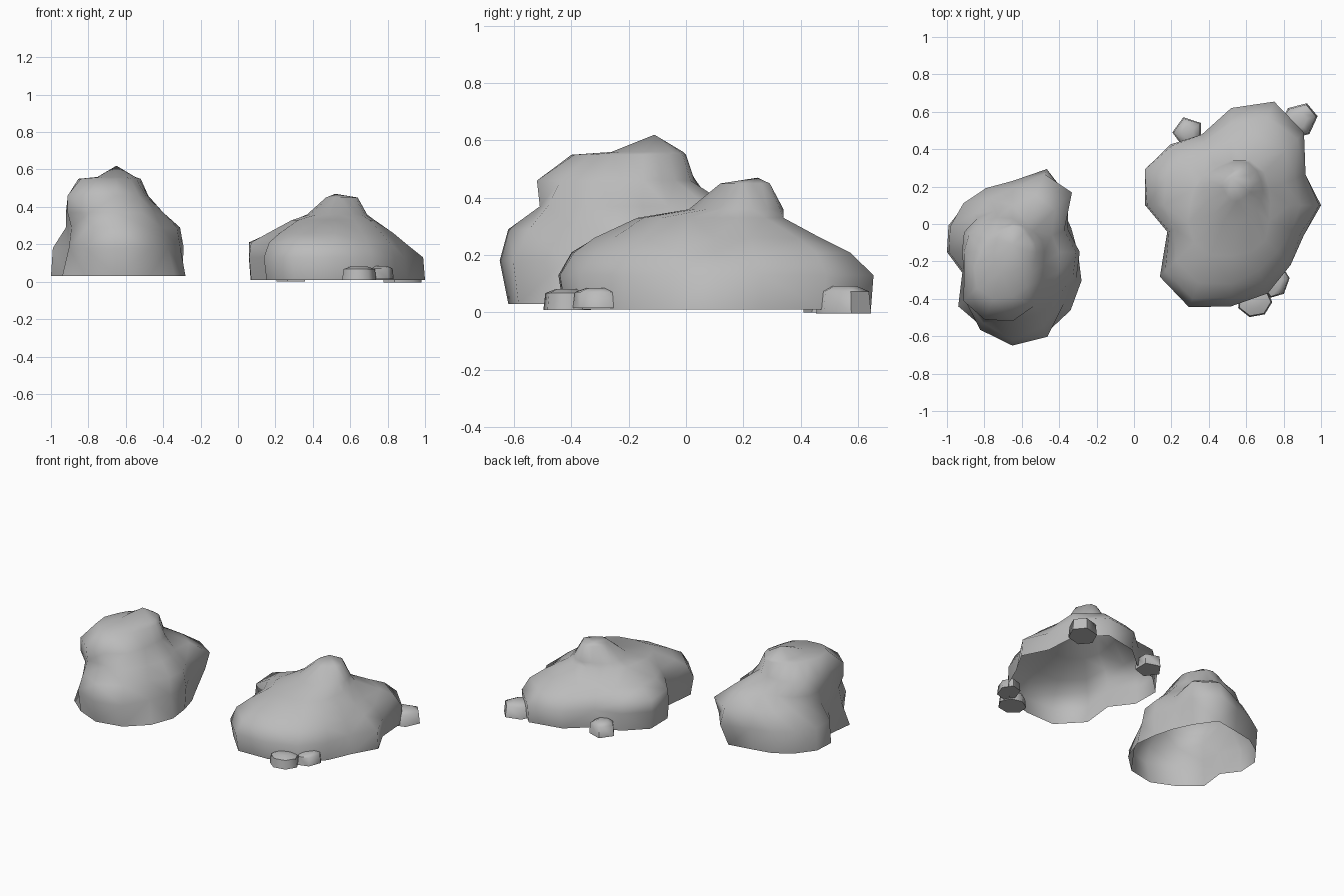
import bpy
import bmesh
from math import cos, sin, pi, radians
from mathutils import Matrix, Vector

default_cube = bpy.data.objects.get("Cube")
if default_cube:
    bpy.data.objects.remove(default_cube, do_unlink=True)

# One plain stone colour for every part
stone = bpy.data.materials.new("stone_grey")
stone.use_nodes = True
stone_colour = (0.5, 0.5, 0.5, 1)
stone.diffuse_color = stone_colour
stone.node_tree.nodes["Principled BSDF"].inputs["Base Color"].default_value = stone_colour


def finish(name, bm, crease_angle):
    """Turn a bmesh into a smooth shaded stone object."""
    bmesh.ops.recalc_face_normals(bm, faces=bm.faces[:])
    mesh = bpy.data.meshes.new(name)
    bm.to_mesh(mesh)
    bm.free()
    mesh.materials.append(stone)
    obj = bpy.data.objects.new(name, mesh)
    bpy.context.collection.objects.link(obj)
    bpy.ops.object.select_all(action="DESELECT")
    obj.select_set(True)
    bpy.context.view_layer.objects.active = obj
    bpy.ops.object.shade_smooth_by_angle(angle=radians(crease_angle))


def boulder(name, sections, peak):
    """Loft an open-bottomed boulder through level sections.

    Each section is (centre x, centre y, height, radii in hundredths),
    with the radii evenly spaced counter-clockwise from +x.
    """
    bm = bmesh.new()
    rings = []
    for cx, cy, height, radii in sections:
        step = 2 * pi / len(radii)
        rings.append([
            bm.verts.new((cx + r / 100 * cos(i * step),
                          cy + r / 100 * sin(i * step), height))
            for i, r in enumerate(radii)
        ])
    for lower, upper in zip(rings, rings[1:]):
        for i in range(len(lower)):
            j = (i + 1) % len(lower)
            bm.faces.new((lower[i], lower[j], upper[j], upper[i]))
    tip = bm.verts.new(peak)
    last = rings[-1]
    for i in range(len(last)):
        bm.faces.new((last[i], last[(i + 1) % len(last)], tip))
    bmesh.ops.triangulate(bm, faces=bm.faces[:])
    finish(name, bm, 80)


def pebble(name, centre, size, turn, sides):
    """Chunky stone: a low tapered prism with a bevelled rim."""
    bm = bmesh.new()
    bmesh.ops.create_cone(bm, cap_ends=True, segments=sides,
                          radius1=1, radius2=0.9, depth=2)
    rim = [e for e in bm.edges if all(v.co.z > 0 for v in e.verts)]
    bmesh.ops.bevel(bm, geom=rim, offset=0.4, segments=1, affect="EDGES")
    placing = (Matrix.Translation(centre)
               @ Matrix.Rotation(radians(turn), 4, "Z")
               @ Matrix.Diagonal(Vector((*size, 1))))
    bmesh.ops.transform(bm, matrix=placing, verts=bm.verts[:])
    finish(name, bm, 60)


# Tall boulder: flared foot, waist, square shoulder and a lobe at the back
ax, ay = -0.65, -0.15
boulder("tall_boulder", [
    (ax, ay, 0.03, [35, 34, 36, 42, 36, 36, 36, 37, 35, 29, 41, 43, 47, 47, 44, 40]),
    (ax, ay, 0.18, [36, 32, 42, 48, 38, 37, 37, 36, 34, 28, 36, 45, 50, 49, 39, 37]),
    (ax, ay, 0.29, [34, 30, 45, 45, 34, 31, 29, 28, 27, 28, 34, 41, 47, 43, 34, 35]),
    (ax, ay, 0.37, [25, 23, 32, 33, 25, 24, 26, 28, 27, 28, 37, 38, 36, 36, 29, 27]),
    (ax, ay, 0.46, [17, 17, 16, 18, 18, 20, 23, 25, 26, 28, 37, 39, 37, 31, 22, 18]),
    (ax, ay, 0.55, [13, 13, 13, 15, 15, 14, 14, 15, 17, 22, 27, 27, 24, 20, 15, 13]),
    (ax, ay + 0.04, 0.56, [10, 9, 9, 10, 10, 9, 9, 9, 9, 11, 14, 16, 15, 13, 11, 10]),
], (-0.65, -0.11, 0.62))

# Broad boulder: long low front, ledge at the back and a stub at the side
bx, by = 0.52, 0.1
boulder("broad_boulder", [
    (bx, by, 0.01, [48, 43, 54, 59, 50, 40, 45, 49, 45, 37, 52, 57, 52, 50, 45, 42]),
    (bx, by, 0.13, [47, 43, 55, 60, 52, 41, 46, 50, 46, 37, 54, 59, 54, 51, 45, 40]),
    (bx, by, 0.21, [37, 37, 50, 51, 44, 37, 45, 50, 45, 36, 50, 54, 49, 45, 41, 35]),
    (bx, by, 0.26, [31, 31, 41, 40, 35, 31, 35, 38, 36, 33, 42, 45, 42, 38, 35, 30]),
    (bx, by, 0.33, [21, 22, 25, 26, 24, 22, 22, 22, 22, 25, 28, 29, 27, 27, 26, 22]),
    (bx + 0.03, by + 0.08, 0.36, [14, 14, 15, 16, 16, 15, 16, 18, 18, 18, 18, 17, 17, 16, 15, 14]),
    (bx + 0.03, by + 0.1, 0.45, [9, 8, 9, 10, 9, 8, 8, 8, 8, 7, 7, 8, 8, 7, 7, 8]),
], (0.52, 0.25, 0.47))

# Small stones around the foot of the broad boulder
pebble("front_pebble", (0.645, -0.415, 0.045), (0.095, 0.085, 0.037), 10, 7)
pebble("front_side_pebble", (0.76, -0.31, 0.05), (0.07, 0.09, 0.035), -20, 6)
pebble("back_pebble", (0.29, 0.49, 0.045), (0.085, 0.085, 0.045), 18, 5)
pebble("back_corner_pebble", (0.88, 0.55, 0.045), (0.11, 0.09, 0.048), 40, 6)
